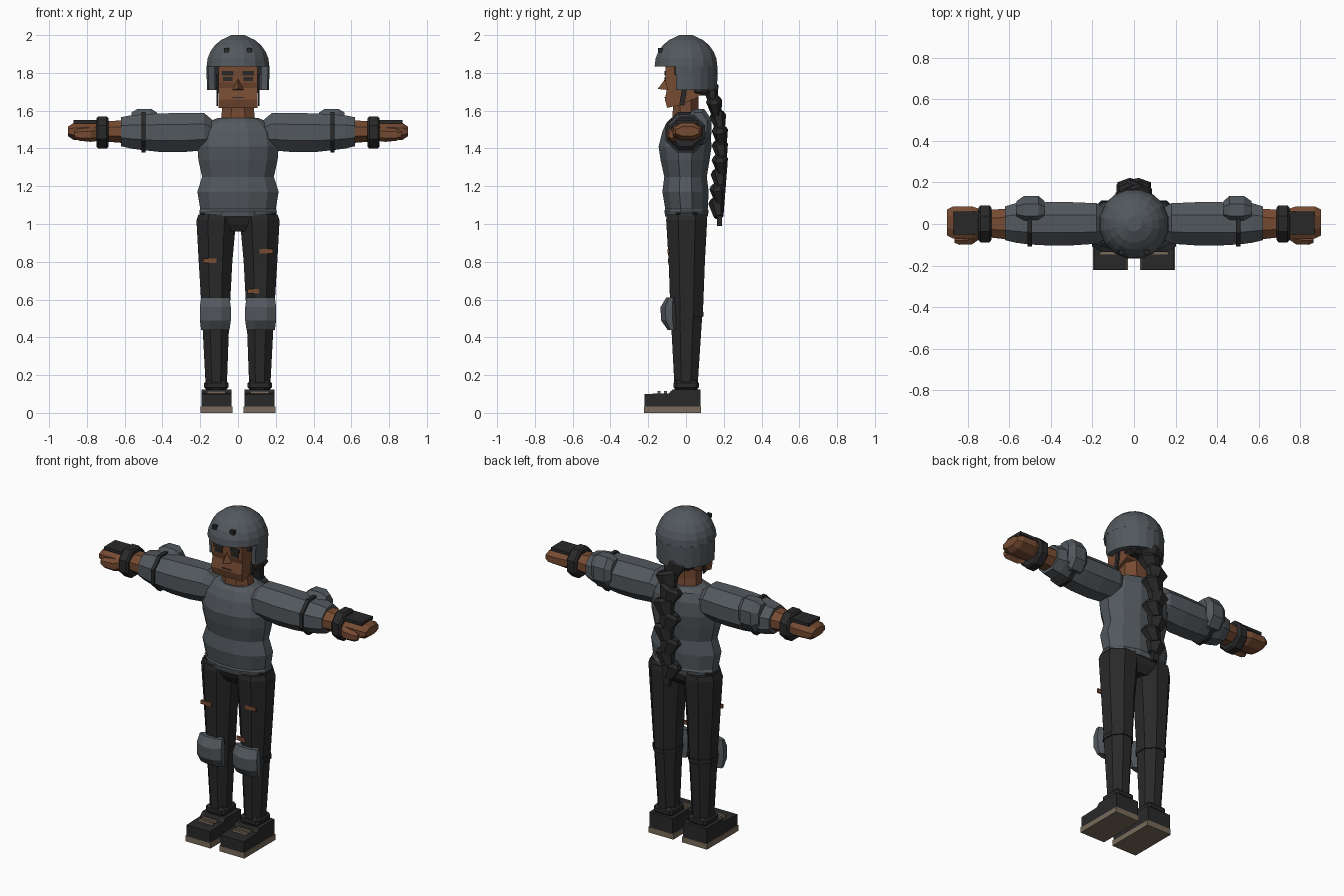
import bpy, bmesh, math
from mathutils import Vector, Matrix

cube = bpy.data.objects.get("Cube")
if cube:
    bpy.data.objects.remove(cube, do_unlink=True)


def material(name, r, g, b):
    m = bpy.data.materials.new(name)
    m.use_nodes = True
    m.diffuse_color = (r, g, b, 1)
    m.node_tree.nodes["Principled BSDF"].inputs["Base Color"].default_value = (r, g, b, 1)
    return m


GREY = material("slate grey", 0.085, 0.098, 0.11)
BLACK = material("charcoal black", 0.022, 0.022, 0.023)
SKIN = material("brown skin", 0.18, 0.07, 0.032)
SOLE = material("sole beige", 0.19, 0.145, 0.105)


def finish(name, bm, mat):
    bmesh.ops.recalc_face_normals(bm, faces=bm.faces)
    mesh = bpy.data.meshes.new(name)
    bm.to_mesh(mesh)
    bm.free()
    mesh.materials.append(mat)
    ob = bpy.data.objects.new(name, mesh)
    bpy.context.collection.objects.link(ob)
    return ob


def loft(name, mat, rings, n=8, along_x=False, s=1):
    """Rings are (position, u0, u1, v0, v1) bounds of flat-sided polygons."""
    bm = bmesh.new()
    loops = []
    for t, u0, u1, v0, v1 in rings:
        loop = []
        for i in range(n):
            a = (i + 0.5) * math.tau / n
            k = 0.5 / math.cos(math.pi / n)
            u = (u0 + u1) / 2 + (u1 - u0) * k * math.cos(a)
            v = (v0 + v1) / 2 + (v1 - v0) * k * math.sin(a)
            loop.append(bm.verts.new((s * t, u, v) if along_x else (s * u, v, t)))
        loops.append(loop)
    for a, b in zip(loops, loops[1:]):
        for i in range(n):
            bm.faces.new((a[i], a[(i + 1) % n], b[(i + 1) % n], b[i]))
    bm.faces.new(loops[0])
    bm.faces.new(loops[-1])
    return finish(name, bm, mat)


def box(name, mat, lo, hi, s=1, bevel=0, turn=None):
    lo, hi = Vector(lo), Vector(hi)
    mid, size = (lo + hi) / 2, hi - lo
    mid.x *= s
    bm = bmesh.new()
    bmesh.ops.create_cube(bm, size=1, matrix=Matrix.Diagonal((*size, 1)))
    if bevel:
        bmesh.ops.bevel(bm, geom=bm.edges[:], offset=bevel, segments=1, affect='EDGES')
    if turn:
        bm.transform(Matrix.Rotation(turn[0], 4, turn[1]))
    bm.transform(Matrix.Translation(mid))
    return finish(name, bm, mat)


def prism(name, mat, profile, x0, x1, s=1):
    """Extrude a side profile of (y, z) points across x."""
    bm = bmesh.new()
    face = bm.faces.new([bm.verts.new((s * x0, y, z)) for y, z in profile])
    out = bmesh.ops.extrude_face_region(bm, geom=[face])
    for v in out["geom"]:
        if isinstance(v, bmesh.types.BMVert):
            v.co.x = s * x1
    return finish(name, bm, mat)


# Torso and hips
loft("sweater", GREY, [
    (1.04, -.2, .2, -.11, .115), (1.07, -.205, .205, -.115, .12),
    (1.08, -.2, .2, -.11, .115), (1.17, -.215, .215, -.125, .12),
    (1.25, -.19, .19, -.115, .11), (1.34, -.21, .21, -.135, .125),
    (1.41, -.215, .215, -.145, .135), (1.49, -.2, .2, -.125, .13),
    (1.54, -.16, .16, -.1, .115), (1.56, -.11, .11, -.08, .09)], 12)
loft("hips", BLACK, [(.96, -.07, .07, -.06, .07), (1.0, -.18, .18, -.085, .1),
                     (1.06, -.205, .205, -.105, .11)])

# Head and face
loft("neck", SKIN, [(1.5, -.095, .095, -.075, .08), (1.6, -.085, .085, -.07, .065),
                    (1.7, -.085, .085, -.07, .065)])
prism("head", SKIN, [(-.108, 1.86), (-.108, 1.75), (-.1, 1.72), (-.112, 1.66),
                     (-.1, 1.615), (-.03, 1.63), (.06, 1.67), (.1, 1.72), (.1, 1.86)], -.102, .102)
box("mouth", BLACK, (-.03, -.113, 1.668), (.03, -.106, 1.673))
bm = bmesh.new()
for p in [(0, -.105, 1.775), (-.03, -.1, 1.71), (.03, -.1, 1.71), (0, -.15, 1.715)]:
    bm.verts.new(p)
bmesh.ops.convex_hull(bm, input=bm.verts[:])
finish("nose", bm, SKIN)
box("back_hair", BLACK, (-.11, .03, 1.68), (.11, .13, 1.86), bevel=.02)

# Helmet dome and the lower shell wrapping the sides and back
R, BASE = .166, 1.835
dome = []
for i in range(6):
    a = i * math.pi / 12.5
    r = R * math.cos(a)
    dome.append((BASE + (2 - BASE) * math.sin(a), -r, r, -r, r))
dome.append((2.0, -.035, .035, -.035, .035))
loft("helmet_dome", GREY, dome, 16)
bm = bmesh.new()
arc = []
start, steps = -math.radians(19), 14
for i in range(steps + 1):
    a = start + i * (math.pi - 2 * start) / steps
    x, y = math.cos(a), math.sin(a)
    arc.append([bm.verts.new((r * x, r * y, z)) for r, z in
                [(R + .002, 1.84), (R - .002, 1.71), (R - .038, 1.71), (R - .038, 1.84)]])
for a, b in zip(arc, arc[1:]):
    for i in range(4):
        bm.faces.new((a[i], a[(i + 1) % 4], b[(i + 1) % 4], b[i]))
bm.faces.new(arc[0])
bm.faces.new(arc[-1])
finish("helmet_lower_shell", bm, GREY)

# Braid of alternating tilted tufts
count = 9
for i in range(count):
    z = 1.70 - i * .077
    y = .135 + .05 * min(1, i / 2.5) - .006 * max(0, i - 5)
    side = 1 if i % 2 else -1
    w = .07 - .002 * i
    tuft = loft(f"braid_tuft_{i + 1}", BLACK, [
        (-.05, -w * .6, w * .6, -.022, .022),
        (.03, -w, w, -.04, .035), (.05, -w * .7, w * .7, -.028, .025)], 6)
    tuft.data.transform(Matrix.Translation((side * .012, y, z))
                        @ Matrix.Rotation(side * .3, 4, 'Y') @ Matrix.Rotation(.12, 4, 'X'))
box("braid_tip", BLACK, (-.02, .165, .99), (.02, .19, 1.06))

for s, side in ((1, "left"), (-1, "right")):
    # Eyes, helmet vents and chin strap
    box(side + "_eyebrow", BLACK, (.025, -.115, 1.787), (.085, -.106, 1.81), s)
    box(side + "_eye", BLACK, (.03, -.113, 1.757), (.08, -.106, 1.778), s)
    box(side + "_helmet_vent", BLACK, (.047, -.147, 1.908), (.073, -.125, 1.932), s)
    prism(side + "_chin_strap", BLACK, [(.0, 1.84), (.025, 1.84), (-.01, 1.625), (-.035, 1.635)],
          .105, .115, s)
    box(side + "_sideburn", BLACK, (.1, -.06, 1.79), (.125, .06, 1.84), s)

    # Sleeve, elbow pad and strap
    loft(side + "_sleeve", GREY, [
        (.11, -.06, .06, 1.42, 1.53), (.18, -.095, .1, 1.39, 1.588),
        (.3, -.103, .105, 1.38, 1.588), (.42, -.103, .105, 1.382, 1.585),
        (.51, -.098, .1, 1.392, 1.58), (.57, -.09, .1, 1.40, 1.575),
        (.62, -.078, .085, 1.412, 1.565)], 8, True, s)
    loft(side + "_elbow_strap", BLACK, [(.49, -.108, .11, 1.378, 1.592),
                                        (.512, -.108, .11, 1.378, 1.592)], 8, True, s)
    loft(side + "_elbow_pad", GREY, [
        (.43, .02, .11, 1.45, 1.59), (.46, .0, .135, 1.42, 1.61),
        (.53, .0, .135, 1.42, 1.61), (.565, .02, .11, 1.45, 1.59)], 8, True, s)

    # Forearm, hand and wrist guard
    loft(side + "_forearm", SKIN, [(.6, -.075, .075, 1.428, 1.55),
                                   (.74, -.06, .065, 1.44, 1.54)], 8, True, s)
    loft(side + "_hand", SKIN, [
        (.72, -.055, .065, 1.445, 1.535), (.78, -.07, .085, 1.44, 1.54),
        (.87, -.07, .085, 1.445, 1.535), (.9, -.055, .07, 1.465, 1.515)], 8, True, s)
    loft(side + "_thumb", SKIN, [
        (.74, -.07, -.03, 1.445, 1.51), (.78, -.098, -.05, 1.44, 1.505),
        (.84, -.1, -.06, 1.445, 1.5), (.865, -.09, -.065, 1.455, 1.49)], 6, True, s)
    loft(side + "_wrist_guard", BLACK, [
        (.685, -.075, .075, 1.41, 1.56), (.695, -.088, .09, 1.4, 1.57),
        (.74, -.088, .09, 1.4, 1.57), (.75, -.075, .075, 1.41, 1.56)], 8, True, s)
    box(side + "_hand_plate", BLACK, (.74, -.05, 1.532), (.87, .06, 1.55), s)

    # Trouser leg, knee pad and strap
    loft(side + "_trouser_leg", BLACK, [
        (.12, .06, .17, -.06, .06), (.5, .046, .19, -.08, .085), (.54, .044, .192, -.082, .09),
        (.8, .03, .208, -.092, .1), (1.02, .01, .22, -.105, .112), (1.05, .02, .21, -.1, .108)], 8, False, s)
    loft(side + "_knee_strap", BLACK, [(.51, .04, .197, -.085, .093),
                                       (.535, .04, .197, -.085, .093)], 8, False, s)
    loft(side + "_knee_pad", GREY, [
        (.44, .045, .195, -.098, -.05), (.49, .038, .202, -.132, -.045),
        (.56, .038, .202, -.135, -.045), (.61, .045, .195, -.105, -.055)], 8, False, s)

    # Shoe
    box(side + "_sole", SOLE, (.03, -.222, 0), (.198, .08, .034), s)
    prism(side + "_shoe", BLACK, [(-.22, .034), (-.22, .1), (-.09, .104), (-.07, .125),
                                  (.078, .125), (.078, .034)], .035, .193, s)
    box(side + "_shoe_collar", BLACK, (.05, -.065, .12), (.18, .068, .172), s, .015)
    for i in range(3):
        y = -.15 + i * .034
        box(f"{side}_lace_{i + 1}", SOLE, (.065, y, .1), (.165, y + .016, .116), s)

# Skin showing through trouser tears
for name, x0, x1, y, z in (("left_thigh_tear", .115, .185, -.097, .855),
                           ("left_knee_tear", .05, .11, -.088, .645),
                           ("right_thigh_tear", -.185, -.115, -.095, .805)):
    box(name, SKIN, (x0, y, z - .012), (x1, y + .009, z + .012))
